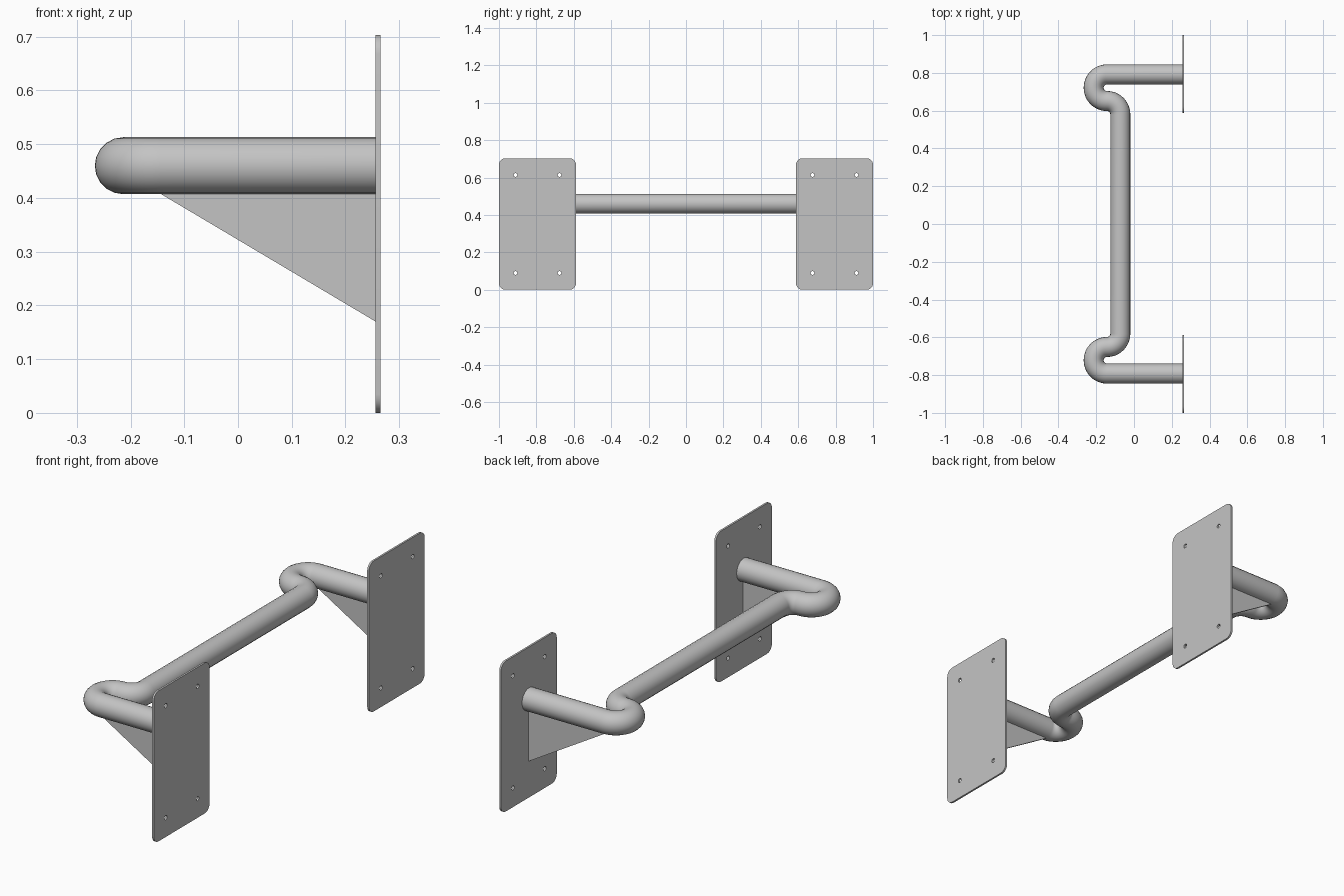
import bpy
from math import pi, sin, cos
from mathutils import Matrix

cube = bpy.data.objects.get("Cube")
if cube:
    bpy.data.objects.remove(cube, do_unlink=True)

steel = bpy.data.materials.new("grey_steel")
steel.use_nodes = True
GREY = (0.55, 0.55, 0.55, 1)
steel.diffuse_color = GREY
steel.node_tree.nodes["Principled BSDF"].inputs["Base Color"].default_value = GREY

TUBE_R, TUBE_Z, ARM_Y = 0.053, 0.46, 0.792
BEND_R, BEND_X = 0.0705, -0.143
PLATE_X, PLATE_T = 0.256, 0.009
PLATE_W, PLATE_H, PLATE_Y = 0.412, 0.703, 0.794


def arc(cx, cy, r, start, end, steps):
    """Points along an arc, angles in radians."""
    angles = [start + (end - start) * i / steps for i in range(steps + 1)]
    return [(cx + r * cos(a), cy + r * sin(a)) for a in angles]


def curve_mesh(name, loops, matrix, closed=True, **settings):
    """Turn outline or path loops into a mesh object."""
    data = bpy.data.curves.new(name, "CURVE")
    data.dimensions = "2D" if closed else "3D"
    for key, value in settings.items():
        setattr(data, key, value)
    for pts in loops:
        spline = data.splines.new("POLY")
        spline.points.add(len(pts) - 1)
        for point, (u, v) in zip(spline.points, pts):
            point.co = (u, v, 0, 1)
        spline.use_cyclic_u = closed
    data.materials.append(steel)
    obj = bpy.data.objects.new(name, data)
    bpy.context.collection.objects.link(obj)
    bpy.ops.object.select_all(action="DESELECT")
    obj.select_set(True)
    bpy.context.view_layer.objects.active = obj
    bpy.ops.object.convert(target="MESH")
    obj = bpy.context.object
    obj.data.transform(matrix)
    bpy.ops.object.shade_smooth_by_angle(angle=pi / 6)
    return obj


# Bent tube: straight arm, tight return bend, opposite bend, long bar
half = [(PLATE_X + 0.003, ARM_Y)]
half += arc(BEND_X, ARM_Y - BEND_R, BEND_R, pi / 2, 3 * pi / 2, 24)
half += arc(BEND_X, ARM_Y - 3 * BEND_R, BEND_R, pi / 2, 0, 12)[1:]
path = half + [(x, -y) for x, y in reversed(half)]
curve_mesh("bent_tube", [path], Matrix.Translation((0, 0, TUBE_Z)), closed=False,
           bevel_depth=TUBE_R, bevel_resolution=8, use_fill_caps=True,
           twist_mode="Z_UP")

# Plate outline with rounded corners and four screw holes
corner = 0.035
outline = []
for i, (sx, sy) in enumerate([(1, 1), (-1, 1), (-1, -1), (1, -1)]):
    outline += arc(sx * (PLATE_W / 2 - corner), sy * (PLATE_H / 2 - corner),
                   corner, i * pi / 2, (i + 1) * pi / 2, 6)
holes = [arc(sx * 0.1175, sy * 0.262, 0.01, 0, 2 * pi, 16)[:-1]
         for sx in (-1, 1) for sy in (-1, 1)]
upright = Matrix(((0, 0, 1, 0), (1, 0, 0, 0), (0, 1, 0, 0), (0, 0, 0, 1)))

# Triangular brace, its top edge buried in the arm
brace = [(PLATE_X, 0.17), (PLATE_X, 0.43), (BEND_X, 0.43), (BEND_X, 0.407)]

for side, sign in (("left", 1), ("right", -1)):
    name = {"left": "rear", "right": "front"}[side]
    place = Matrix.Translation((PLATE_X + PLATE_T / 2, sign * PLATE_Y, PLATE_H / 2))
    curve_mesh(name + "_wall_plate", [outline] + holes, place @ upright,
               fill_mode="BOTH", extrude=PLATE_T / 2)
    place = Matrix.Translation((0, sign * ARM_Y, 0))
    curve_mesh(name + "_brace", [brace], place @ Matrix.Rotation(pi / 2, 4, "X"),
               fill_mode="BOTH", extrude=0.004)
